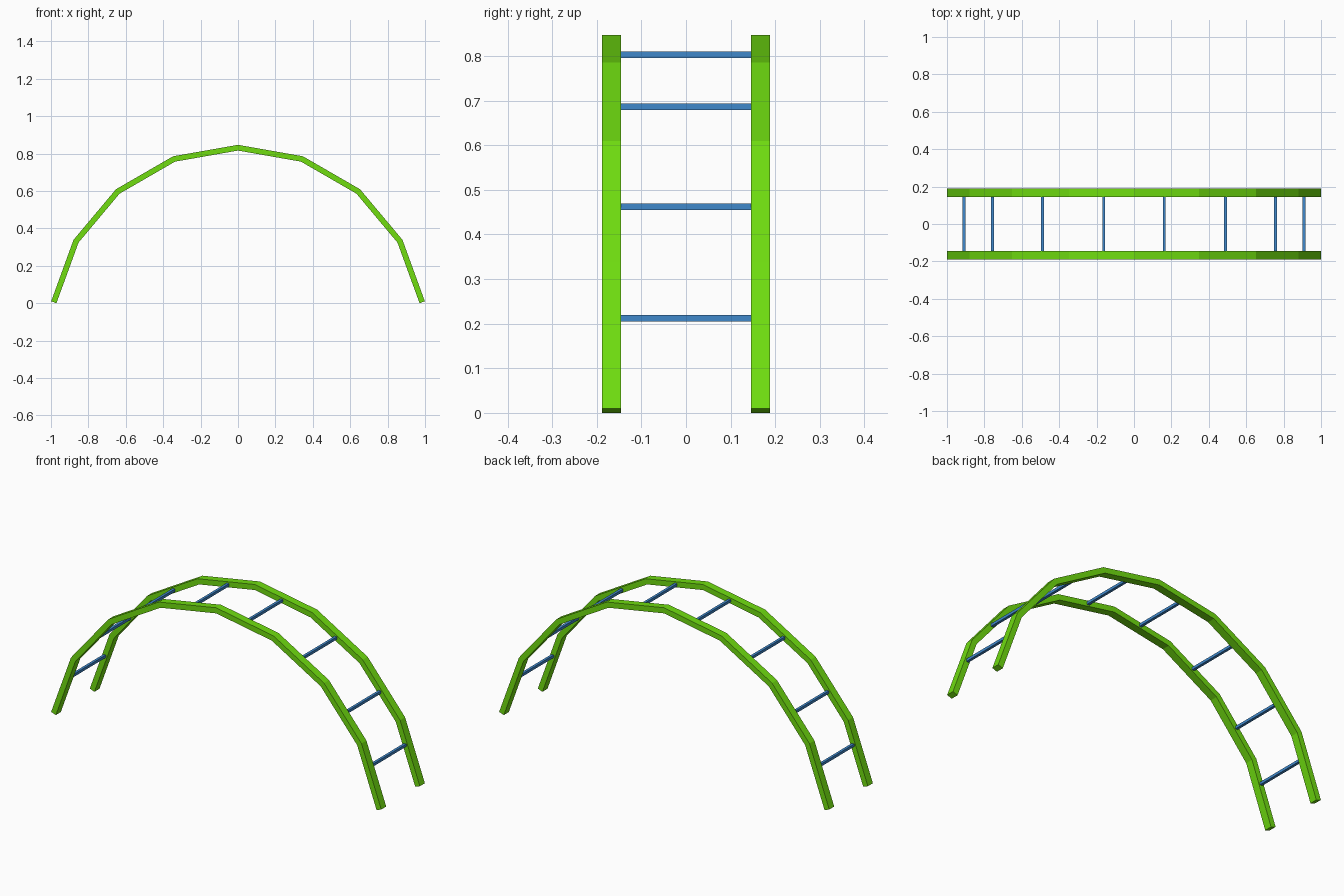
import bpy
import bmesh
from math import sin, cos, radians

if "Cube" in bpy.data.objects:
    bpy.data.objects.remove(bpy.data.objects["Cube"], do_unlink=True)


def make_material(name, colour):
    mat = bpy.data.materials.new(name)
    mat.use_nodes = True
    mat.diffuse_color = colour
    mat.node_tree.nodes["Principled BSDF"].inputs["Base Color"].default_value = colour
    return mat


def add_object(name, bm, mat):
    bmesh.ops.recalc_face_normals(bm, faces=bm.faces)
    mesh = bpy.data.meshes.new(name)
    bm.to_mesh(mesh)
    bm.free()
    mesh.materials.append(mat)
    obj = bpy.data.objects.new(name, mesh)
    bpy.context.collection.objects.link(obj)
    return obj


green = make_material("bright_green", (0.16, 0.72, 0.005, 1))
blue = make_material("rung_blue", (0.05, 0.246, 0.6, 1))

STEP = 20            # degrees turned at each bend of the arch
HALF = 0.015         # half the rail thickness
CENTRE_Z = -0.1685   # centre of the arch circle, which has radius 1
INNER_Y, OUTER_Y = 0.1455, 0.1885


def arch_point(angle):
    return sin(radians(angle)), cos(radians(angle)) + CENTRE_Z


def make_rail(name, side):
    """Eight straight box sections with mitred bends and square-cut feet."""
    bm = bmesh.new()
    rings = []
    for i in range(-4, 5):
        angle = i * STEP
        x, z = arch_point(angle)
        if abs(i) == 4:
            normal, reach = angle - STEP / 2 * (1 if i > 0 else -1), HALF
        else:
            normal, reach = angle, HALF / cos(radians(STEP / 2))
        dx, dz = reach * sin(radians(normal)), reach * cos(radians(normal))
        rings.append([bm.verts.new((x + s * dx, side * y, z + s * dz))
                      for s, y in ((-1, INNER_Y), (-1, OUTER_Y), (1, OUTER_Y), (1, INNER_Y))])
    for a, b in zip(rings, rings[1:]):
        for k in range(4):
            n = (k + 1) % 4
            bm.faces.new((a[k], a[n], b[n], b[k]))
    bm.faces.new(rings[0])
    bm.faces.new(rings[-1])
    add_object(name, bm, green)


make_rail("front_rail", -1)
make_rail("back_rail", 1)


def make_rung(name, x, z):
    bm = bmesh.new()
    bmesh.ops.create_cube(bm, size=1)
    bmesh.ops.scale(bm, vec=(0.0145, 2 * INNER_Y + 0.01, 0.0145), verts=bm.verts)
    bmesh.ops.translate(bm, vec=(x, 0, z), verts=bm.verts)
    add_object(name, bm, blue)


# Rungs, one per straight section, placed by fraction along it
for i, t in enumerate((0.475, 0.49, 0.51, 0.365)):
    (x0, z0), (x1, z1) = arch_point(i * STEP), arch_point((i + 1) * STEP)
    x, z = x0 + t * (x1 - x0), z0 + t * (z1 - z0)
    make_rung(f"left_rung_{i + 1}", x, z)
    make_rung(f"right_rung_{i + 1}", -x, z)
